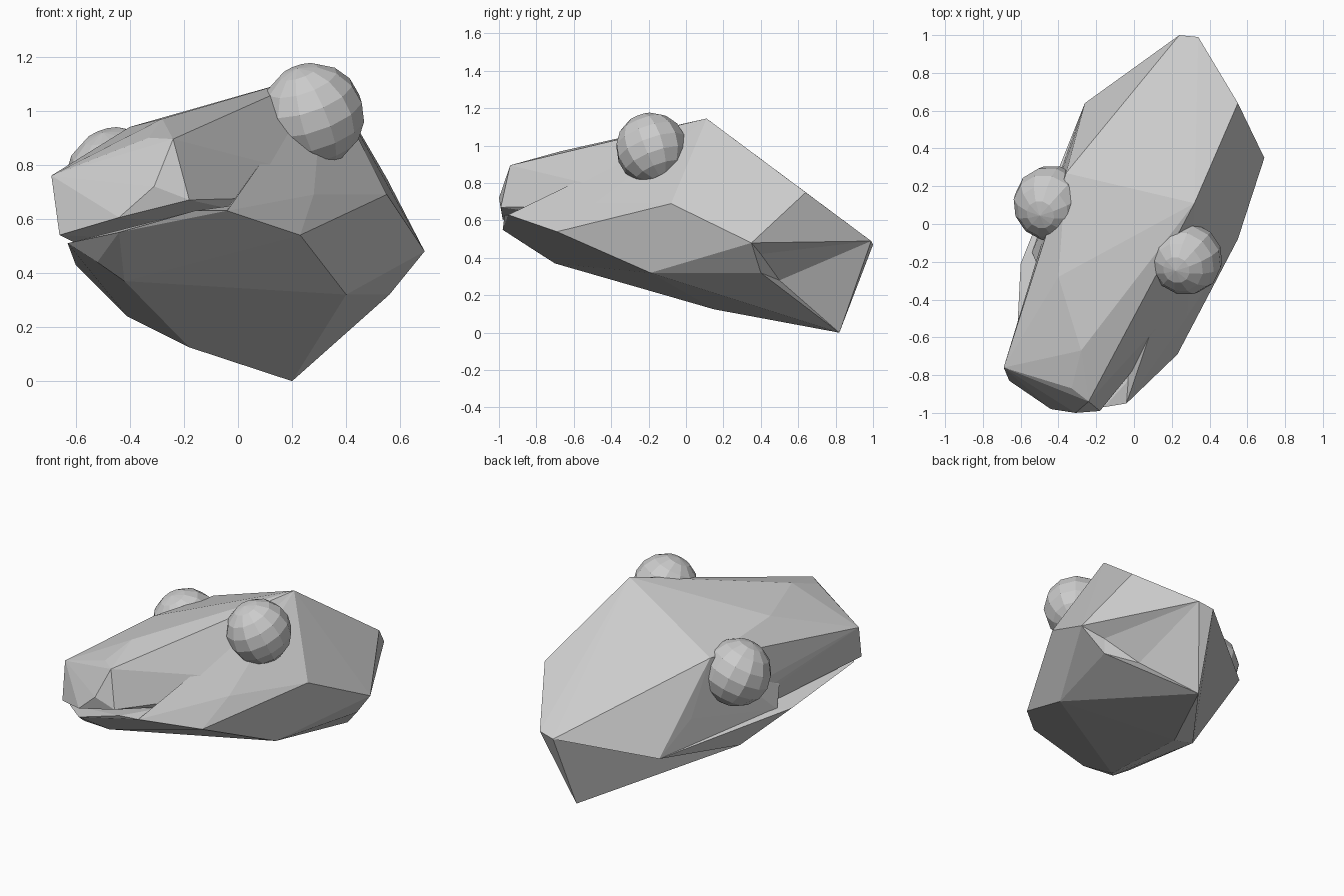
import bpy, bmesh
from mathutils import Vector

if "Cube" in bpy.data.objects:
    bpy.data.objects.remove(bpy.data.objects["Cube"])


def finish(name, bm):
    bmesh.ops.recalc_face_normals(bm, faces=bm.faces)
    mesh = bpy.data.meshes.new(name)
    bm.to_mesh(mesh)
    bm.free()
    ob = bpy.data.objects.new(name, mesh)
    bpy.context.collection.objects.link(ob)
    return ob


def faceted_hull(points):
    """Flat-faced solid stretched around a few landmark points."""
    bm = bmesh.new()
    for p in points:
        bm.verts.new(p)
    bmesh.ops.convex_hull(bm, input=bm.verts)
    loose = [v for v in bm.verts if not v.link_faces]
    bmesh.ops.delete(bm, geom=loose, context='VERTS')
    return bm


def corner(bm, p):
    return min(bm.verts, key=lambda v: (v.co - Vector(p)).length)


def shared_edge(bm, p, q):
    return bm.edges.get((corner(bm, p), corner(bm, q)))


# Landmarks shared between parts
crown, crown_left = (.32, .11, 1.145), (-.36, .27, .87)
cheek, temple = (.55, -.08, .69), (.69, .35, .48)
nape_r, nape_l = (.34, .99, .49), (.24, 1.0, .47)
rear_left, side_left = (-.26, .64, .34), (-.33, .42, .53)
mouth_corner, lip, chin_side = (.28, -.49, .69), (-.04, -.95, .63), (.23, -.69, .54)
gill, keel = (.56, .40, .32), (.20, .82, 0)
belly, belly_left = (-.18, .15, .125), (-.41, .04, .24)

# Skull and upper snout
finish("skull", faceted_hull([
    crown, crown_left, (.55, .64, .75), cheek, temple,
    nape_r, nape_l, rear_left, side_left,
    (-.40, -.28, .94), (0, -.38, 1.01), (-.28, -.67, .97),
    (-.33, -.87, .90), (-.24, -.94, .895), (-.69, -.76, .76),
    (-.66, -.83, .54), (-.44, -.98, .605), (-.31, -1.0, .72), (-.18, -.99, .67),
    (.14, -.52, .735), (.20, -.48, .69), (-.50, -.15, .55),
]))

# Lower jaw and throat
bm = faceted_hull([
    lip, (.07, -.81, .60), mouth_corner, chin_side,
    cheek, temple, (.40, -.19, .32), gill, keel, nape_r, nape_l, rear_left,
    belly, belly_left, (-.42, -.70, .37), (-.52, -.81, .44),
    (-.60, -.21, .43), (-.63, -.80, .51), (-.44, -.98, .55), (-.16, -.97, .63),
])
# Fold under the left rear corner
fold = shared_edge(bm, rear_left, keel)
if fold:
    bmesh.ops.rotate_edges(bm, edges=[fold])
# Hollow behind the jaw on the right side
span = shared_edge(bm, temple, keel)
if span:
    bmesh.ops.delete(bm, geom=list(span.link_faces), context='FACES_ONLY')
    bmesh.ops.delete(bm, geom=[span], context='EDGES')
    t, n, k, g = (corner(bm, p) for p in (temple, nape_r, keel, gill))
    a = bm.verts.new((.56, .40, .42))
    b = bm.verts.new((.38, .50, .28))
    for tri in ((t, n, a), (a, n, b), (n, k, b), (k, g, b), (g, a, b), (g, t, a)):
        bm.faces.new(tri)
finish("lower_jaw", bm)

# Cheeks joining skull and jaw behind the mouth
finish("right_cheek", faceted_hull([
    crown, cheek, chin_side, lip, mouth_corner, (-.1, .1, .6)]))
finish("left_cheek", faceted_hull([
    crown_left, side_left, rear_left, belly_left,
    (-.40, -.26, .88), (-.54, -.15, .43), (-.52, -.2, .56)]))

# Eyeballs
tilt = Vector((-.30, -.33, .9)).to_track_quat('Z', 'Y')
for side, loc, r in (("right", (.277, -.185, .985), .192),
                     ("left", (-.44, .11, .74), .2)):
    bm = bmesh.new()
    bmesh.ops.create_uvsphere(bm, u_segments=12, v_segments=8, radius=r)
    eye = finish(side + "_eye", bm)
    eye.location = loc
    eye.rotation_mode = 'QUATERNION'
    eye.rotation_quaternion = tilt
